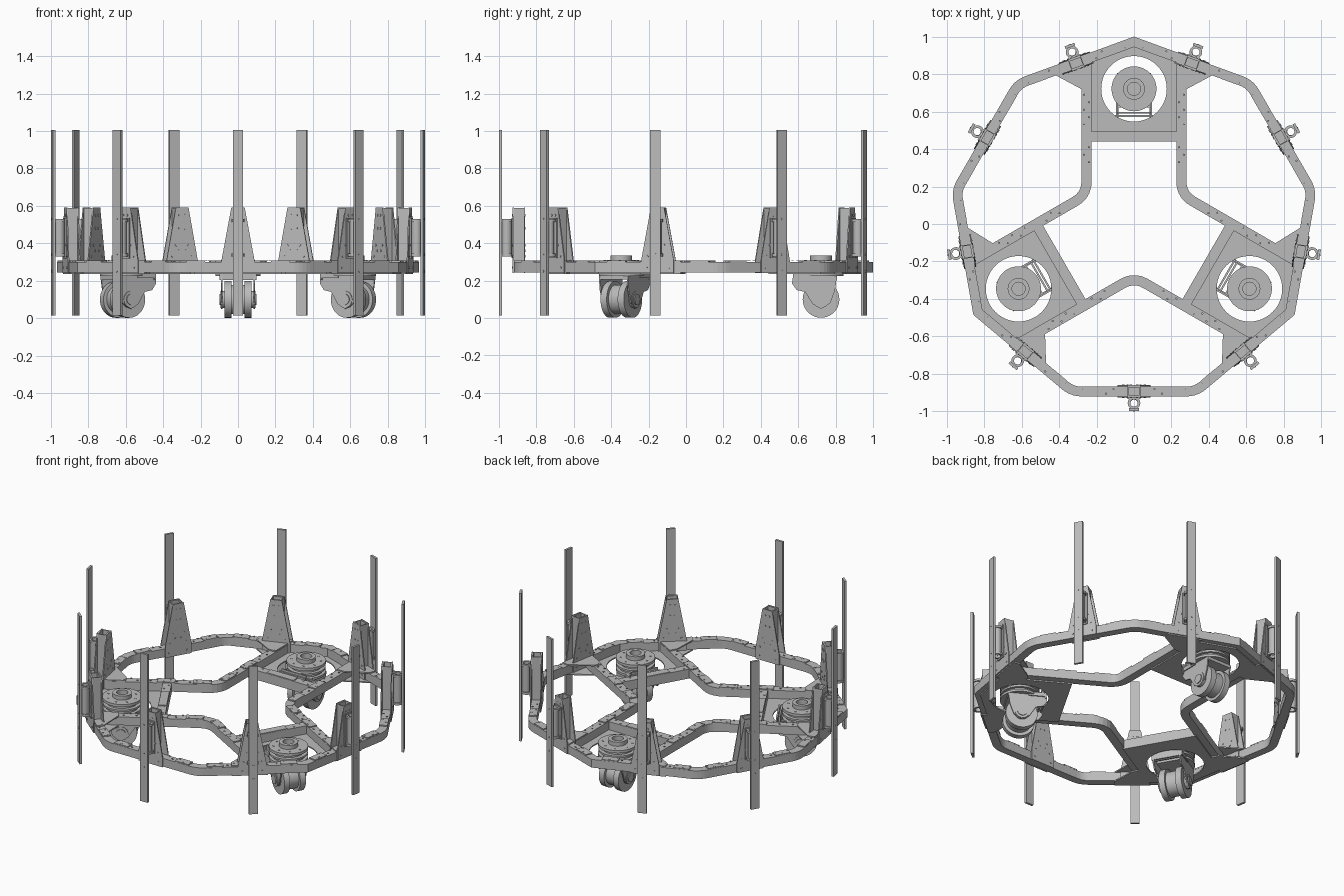
import bpy, bmesh, math
from mathutils import Matrix, Vector

if "Cube" in bpy.data.objects:
    bpy.data.objects.remove(bpy.data.objects["Cube"])

CENTRE = Vector((0, 0.01, 0))
RING_R = 0.99
APOTHEM = RING_R * math.cos(math.radians(20))
LOW, HIGH = 0.245, 0.3
TURN_X = Matrix.Rotation(math.pi / 2, 4, 'Y')
UPRIGHT = Matrix.Rotation(math.pi / 2, 4, 'X')      # plan (x, y) becomes (x, z)


def material(name, value):
    m = bpy.data.materials.new(name)
    m.use_nodes = True
    m.diffuse_color = (value, value, value, 1)
    m.node_tree.nodes["Principled BSDF"].inputs["Base Color"].default_value = (value, value, value, 1)
    return m


METAL = material("grey metal", 0.5)


def polar(r, deg):
    a = math.radians(deg)
    return Vector((r * math.sin(a), r * math.cos(a)))


def spin(p, deg):
    return polar(p.length, math.degrees(math.atan2(p.x, p.y)) + deg)


def finish(name, bm, angles=(0,), smooth=False):
    """Turn a bmesh into one object per angle around the centre."""
    bmesh.ops.recalc_face_normals(bm, faces=bm.faces)
    mesh = bpy.data.meshes.new(name)
    bm.to_mesh(mesh)
    bm.free()
    mesh.materials.append(METAL)
    for a in angles:
        ob = bpy.data.objects.new(name, mesh)
        ob.location = CENTRE
        ob.rotation_euler.z = -math.radians(a)
        bpy.context.collection.objects.link(ob)
    if smooth:
        bpy.ops.object.select_all(action='DESELECT')
        ob.select_set(True)
        bpy.context.view_layer.objects.active = ob
        bpy.ops.object.shade_smooth_by_angle(angle=math.radians(35))


def slab(bm, loops, z0, z1, matrix=Matrix()):
    """Extrude a flat outline, with optional holes, from z0 to z1."""
    edges = []
    for pts in loops:
        vs = [bm.verts.new((p[0], p[1], z0)) for p in pts]
        edges += [bm.edges.new((v, vs[i - 1])) for i, v in enumerate(vs)]
    flat = bmesh.ops.triangle_fill(bm, use_beauty=True, edges=edges)["geom"]
    faces = [f for f in flat if isinstance(f, bmesh.types.BMFace)]
    out = bmesh.ops.extrude_face_region(bm, geom=faces, use_keep_orig=True)["geom"]
    top = [v for v in out if isinstance(v, bmesh.types.BMVert)]
    bmesh.ops.translate(bm, verts=top, vec=(0, 0, z1 - z0))
    bmesh.ops.transform(bm, matrix=matrix, verts=list({v for f in faces for v in f.verts}) + top)


def box(bm, x0, x1, y0, y1, z0, z1):
    slab(bm, [[(x0, y0), (x1, y0), (x1, y1), (x0, y1)]], z0, z1)


def circle(x, y, r, n=32):
    return [Vector((x, y)) + polar(r, 360 * i / n) for i in range(n)]


def rivet(bm, p, z, matrix=Matrix()):
    slab(bm, [circle(p[0], p[1], 0.006, 6)], z, z + 0.003, matrix)


def rounded(path, corners, cut):
    """Replace chosen path corners by short arcs."""
    out = []
    for i, p in enumerate(path):
        if i not in corners:
            out.append(p)
            continue
        a = p + (path[i - 1] - p).normalized() * cut
        b = p + (path[(i + 1) % len(path)] - p).normalized() * cut
        out += [a.lerp(p, t).lerp(p.lerp(b, t), t) for t in (0, .2, .4, .6, .8, 1)]
    return out


def sided(path, half, closed):
    """Two mitred outlines at either side of a path."""
    left, right = [], []
    n = len(path)
    for i, p in enumerate(path):
        d0 = (p - path[i - 1]).normalized() if closed or i else (path[1] - p).normalized()
        d1 = (path[(i + 1) % n] - p).normalized() if closed or i < n - 1 else d0
        n0, n1 = Vector((-d0.y, d0.x)), Vector((-d1.y, d1.x))
        off = (n0 + n1) / (1 + n0.dot(n1)) * half
        left.append(p + off)
        right.append(p - off)
    return left, right


THIRDS, NINTHS = (0, 120, 240), [20 + 40 * i for i in range(9)]

# Outer nine-sided ring, rounded except where the drive bays meet it
ring = [polar(RING_R - 0.027, 40 * i) for i in range(9)]
ring = rounded(ring, [i for i in range(9) if i % 3], 0.05)
bm = bmesh.new()
slab(bm, sided(ring, 0.026, True), LOW, HIGH)
finish("outer_ring", bm)

# Bent rails running from one drive bay to the next
rail = [Vector((0.253, 0.855)), Vector((0.253, 0.147)), spin(Vector((-0.253, 0.855)), 120)]
rail_arc = rounded(rail, [1], 0.07)
left, right = sided(rail_arc, 0.027, False)
bm = bmesh.new()
slab(bm, [left + right[::-1]], LOW, HIGH)
finish("inner_rail", bm, THIRDS)

# Drive bay: cross bar, floor plate with round opening, and corner gussets
HUB_Y = 0.712
bm = bmesh.new()
box(bm, -0.23, 0.23, 0.43, 0.485, LOW, HIGH)
finish("cross_bar", bm, THIRDS)
bm = bmesh.new()
bay = [(-0.235, 0.43), (0.235, 0.43), (0.235, 0.87), (0, 0.955), (-0.235, 0.87)]
slab(bm, [bay, circle(0, HUB_Y, 0.175, 48)], LOW - 0.008, LOW)
finish("bay_floor", bm, THIRDS)
bm = bmesh.new()
for s in (-1, 1):
    pts = [(0.228, 0.71), (0.28, 0.71), (0.42, 0.785), (0.434, 0.828), (0.228, 0.903)]
    for z in (LOW - 0.008, HIGH):
        slab(bm, [[(s * x, y) for x, y in pts]], z, z + 0.008)
finish("corner_gusset", bm, THIRDS)

# Splice plates and rivets on the rails, cross bars and ring
bm = bmesh.new()
for s in (-1, 1):
    for y0, y1 in ((0.19, 0.3), (0.41, 0.52)):
        box(bm, s * 0.254 - 0.026, s * 0.254 + 0.026, y0, y1, HIGH, HIGH + 0.007)
    for k in range(14):
        rivet(bm, (s * (0.24 if k % 2 else 0.266), 0.2 + k * 0.04), HIGH + 0.006)
for k in range(9):
    rivet(bm, (-0.2 + k * 0.05, 0.445 + 0.025 * (k % 2)), HIGH)
box(bm, -0.1, 0.1, 0.432, 0.483, HIGH, HIGH + 0.005)
finish("rail_splices", bm, THIRDS)
bm = bmesh.new()
for s in (-1, 1):
    box(bm, s * 0.225 - 0.05, s * 0.225 + 0.05, APOTHEM - 0.052, APOTHEM - 0.001, HIGH, HIGH + 0.007)
    for k in range(5):
        rivet(bm, (s * (0.11 + k * 0.04), APOTHEM - (0.014 if k % 2 else 0.039)), HIGH + 0.006)
finish("ring_splices", bm, NINTHS)

# Tapered bracket: paired plates around an upright tube on each ring side
bm = bmesh.new()
half = [(0.088, 0.242), (0.088, 0.31), (0.036, 0.59)]
taper = half + [(-x, z) for x, z in half[::-1]]
for y in (APOTHEM - 0.06, APOTHEM):
    slab(bm, [taper], -y - 0.007, -y, UPRIGHT)
    face = -y - 0.009 if y == APOTHEM else -y
    for x, z in ((0.06, 0.27), (0.055, 0.33), (0.02, 0.36), (0.035, 0.39), (0.015, 0.48), (0.015, 0.55)):
        for s in (-1, 1):
            rivet(bm, (s * x, z), face - (0.001 if y == APOTHEM else 0), UPRIGHT)
finish("bracket_plates", bm, NINTHS)
bm = bmesh.new()
w, y0, y1 = 0.036, APOTHEM - 0.053, APOTHEM
outer = [(-w, y0), (w, y0), (w, y1), (-w, y1)]
inner = [(x * 0.85, y0 + 0.006 if y == y0 else y1 - 0.006) for x, y in outer]
slab(bm, [outer, inner], HIGH, 0.588)
finish("bracket_tube", bm, NINTHS)

# Spring clip and tall flat strip outside each bracket
bm = bmesh.new()
slab(bm, [circle(0, 0.968, 0.027, 20), circle(0, 0.968, 0.02, 20)], 0.345, 0.515)
for z in (0.33, 0.515):
    slab(bm, [circle(0, 0.966, 0.034, 20), circle(0, 0.966, 0.02, 20)], z, z + 0.015)
box(bm, -0.034, 0.034, APOTHEM + 0.006, APOTHEM + 0.014, 0.32, 0.535)
finish("spring_clip", bm, NINTHS, True)
bm = bmesh.new()
box(bm, -0.028, 0.028, 0.994, 1.009, 0.015, 1.005)
for z in (0.25, 0.34, 0.53):
    rivet(bm, (0, z), -1.011, UPRIGHT)
finish("upright_strip", bm, NINTHS)

# Drive unit: stacked turntable discs with a bored hub
bm = bmesh.new()
bore = circle(0, HUB_Y, 0.035)
for r, z0, z1 in ((0.12, 0.225, 0.24), (0.1, 0.24, 0.258), (0.118, 0.258, 0.27),
                  (0.095, 0.27, 0.29), (0.12, 0.29, 0.308), (0.058, 0.308, 0.335)):
    slab(bm, [circle(0, HUB_Y, r, 40), bore], z0, z1)
slab(bm, [bore], 0.225, 0.3)
for k in range(8):
    rivet(bm, Vector((0, HUB_Y)) + polar(0.09, 45 * k + 20), 0.308)
finish("turntable", bm, THIRDS, True)

# Inward clamp beside the turntable
bm = bmesh.new()
box(bm, -0.098, 0.098, HUB_Y - 0.15, HUB_Y - 0.14, 0.205, 0.265)
box(bm, -0.09, 0.09, HUB_Y - 0.133, HUB_Y - 0.123, 0.205, 0.275)
for s in (-1, 1):
    box(bm, s * 0.092 - 0.005, s * 0.092 + 0.005, HUB_Y - 0.15, HUB_Y - 0.04, 0.215, 0.24)
finish("clamp_bar", bm, THIRDS)

# Fork holding the wheel
bm = bmesh.new()
side = [(-0.15, 0.225), (0.085, 0.225), (0.075, 0.15), (0.05, 0.08), (0, 0.05), (-0.045, 0.075),
        (-0.085, 0.14), (-0.13, 0.15), (-0.155, 0.185)]
for x in (-0.09, 0.082):
    slab(bm, [[(-z, HUB_Y + y) for y, z in side]], x, x + 0.008, TURN_X)
box(bm, -0.09, 0.09, HUB_Y - 0.1, HUB_Y + 0.085, 0.205, 0.225)
finish("wheel_fork", bm, THIRDS)

# Spool wheel with flanges and hubs
bm = bmesh.new()
for r, x in ((0.078, 0.045), (0.03, 0.1), (0.045, 0.094)):
    slab(bm, [circle(-0.1, HUB_Y, r)], -x, x, TURN_X)
for x in (-0.072, 0.034):
    slab(bm, [circle(-0.1, HUB_Y, 0.098, 40)], x, x + 0.038, TURN_X)
finish("spool_wheel", bm, THIRDS, True)
